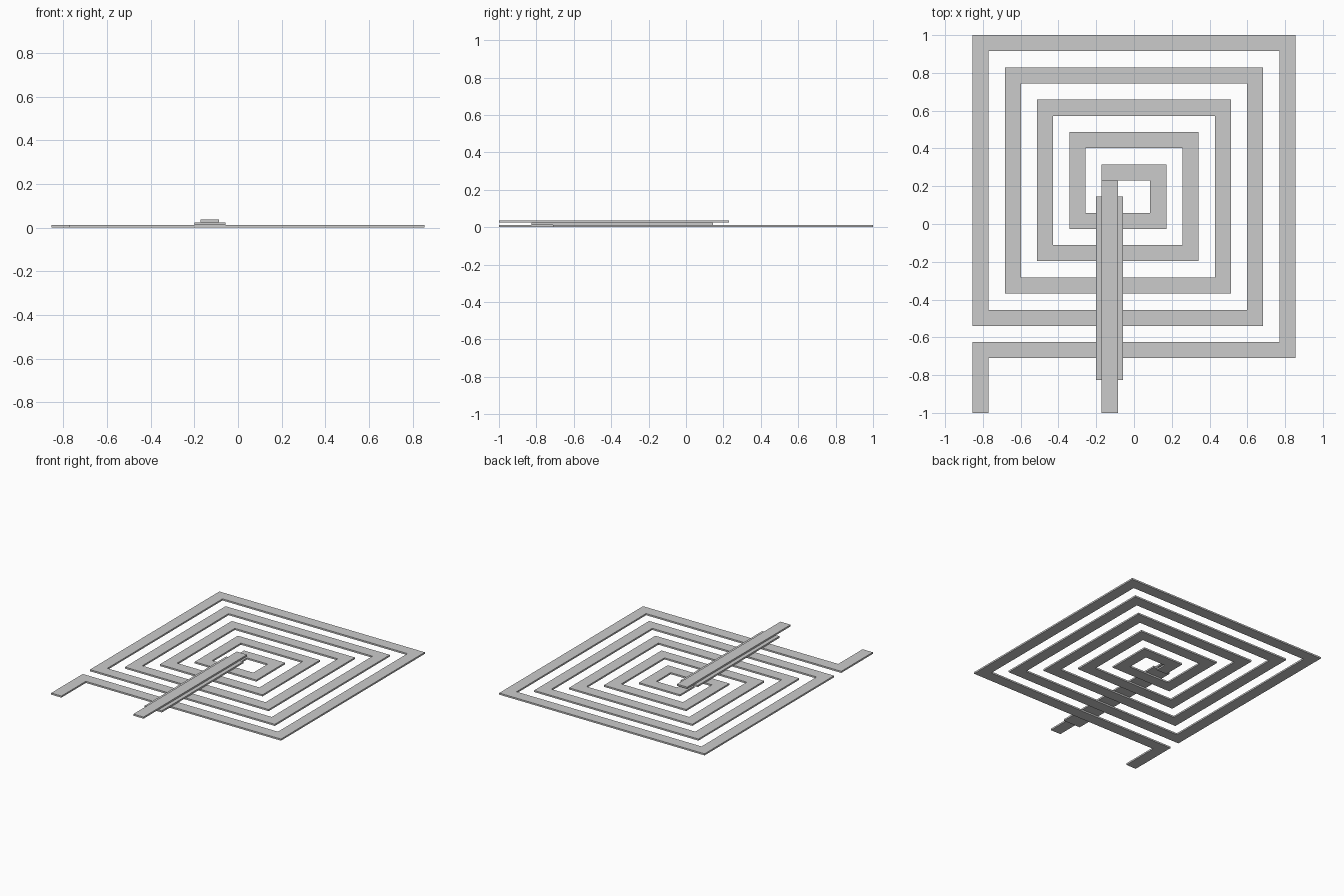
import bpy
import bmesh
from mathutils import Vector

if "Cube" in bpy.data.objects:
    bpy.data.objects.remove(bpy.data.objects["Cube"], do_unlink=True)

WIDTH = 0.085      # trace width
PITCH = 0.171      # distance between turns
THICK = 0.0123     # layer thickness
TURNS = 5

grey = bpy.data.materials.new("plain grey")
grey.use_nodes = True
colour = (0.6, 0.6, 0.6, 1.0)
grey.diffuse_color = colour
grey.node_tree.nodes["Principled BSDF"].inputs["Base Color"].default_value = colour


def flat_trace(name, path, width, z):
    """Sweep a mitred flat strip along a right-angled path and thicken it."""
    pts = [Vector(p) for p in path]
    bm = bmesh.new()
    pairs = []
    for i, p in enumerate(pts):
        dirs = []
        if i > 0:
            dirs.append((p - pts[i - 1]).normalized())
        if i < len(pts) - 1:
            dirs.append((pts[i + 1] - p).normalized())
        normals = [Vector((-d.y, d.x)) for d in dirs]
        # perpendicular corners: the sum of both normals is the exact mitre
        off = sum(normals, Vector((0, 0))) * (width / 2)
        pairs.append([bm.verts.new((*q, z)) for q in (p + off, p - off)])
    for (a, b), (c, d) in zip(pairs, pairs[1:]):
        bm.faces.new((a, b, d, c))
    top = bmesh.ops.extrude_face_region(bm, geom=bm.faces[:])["geom"]
    verts = [v for v in top if isinstance(v, bmesh.types.BMVert)]
    bmesh.ops.translate(bm, verts=verts, vec=(0, 0, THICK))
    bmesh.ops.recalc_face_normals(bm, faces=bm.faces[:])
    mesh = bpy.data.meshes.new(name)
    bm.to_mesh(mesh)
    bm.free()
    mesh.materials.append(grey)
    obj = bpy.data.objects.new(name, mesh)
    bpy.context.collection.objects.link(obj)
    return obj


# Square spiral, wound inward from the lead at the front
side = 0.855 - WIDTH / 2
back = 1 - WIDTH / 2
front = -0.71 + WIDTH / 2
path = [(-side, -1)]
for turn in range(TURNS):
    s = side - turn * PITCH
    f = front + turn * PITCH
    b = back - turn * PITCH
    path += [(path[-1][0], f), (s, f), (s, b), (-s, b)]
inner_x = path[-1][0]
path.append((inner_x, 0.145))
flat_trace("spiral_trace", path, WIDTH, 0)

# Spacer layer and the bridge strip crossing over the turns
flat_trace("spacer_strip", [(inner_x, -0.825), (inner_x, 0.145)], 0.143, THICK)
flat_trace("bridge_strip", [(inner_x, -1), (inner_x, 0.23)], WIDTH, 2 * THICK)
